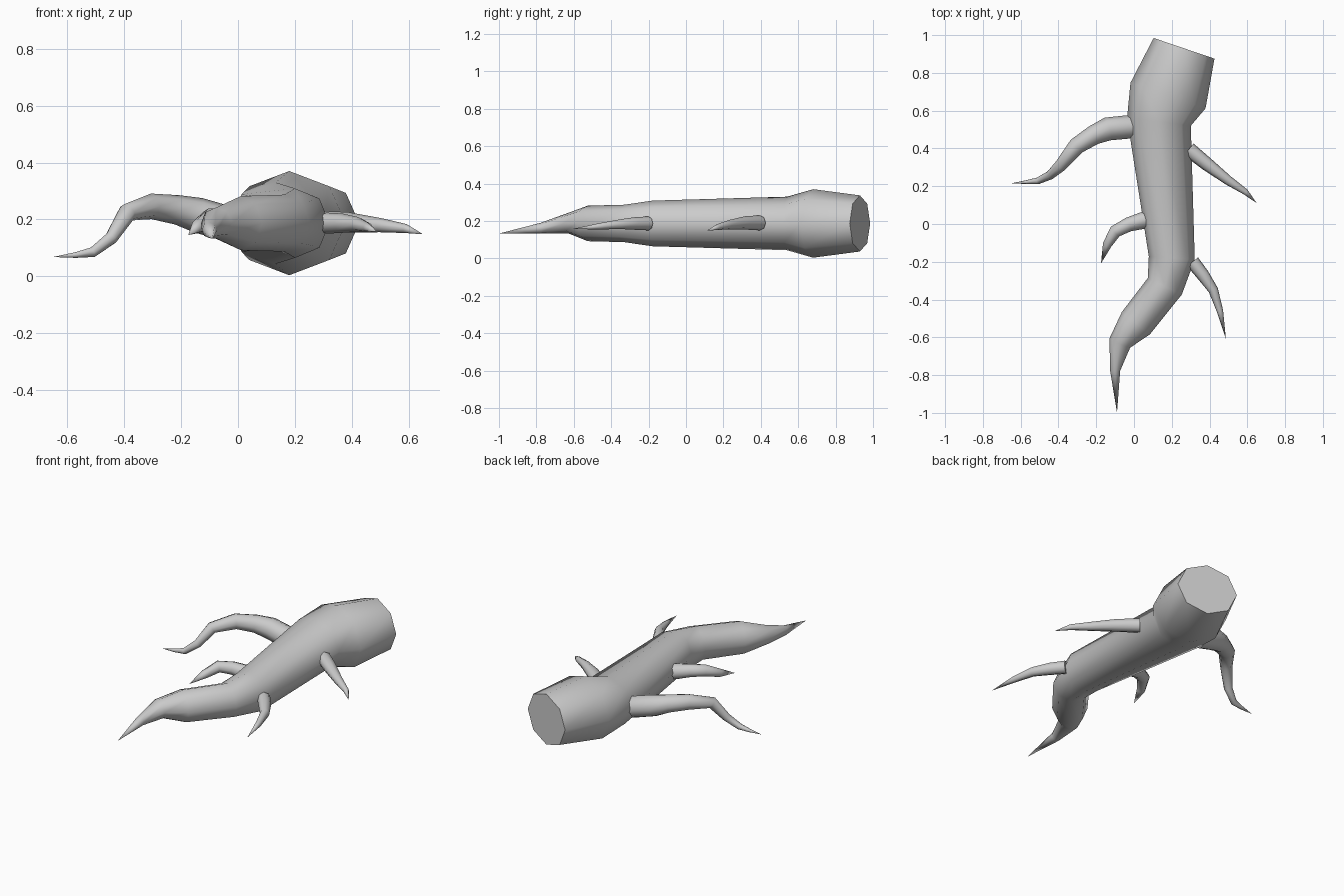
import bpy, bmesh
from math import cos, sin, pi
from mathutils import Vector

cube = bpy.data.objects.get("Cube")
if cube:
    bpy.data.objects.remove(cube)

SIDES = 8

grey = bpy.data.materials.new("plain_grey")
grey.use_nodes = True
grey.diffuse_color = (0.6, 0.6, 0.6, 1)
grey.node_tree.nodes["Principled BSDF"].inputs["Base Color"].default_value = (0.6, 0.6, 0.6, 1)


def root(name, path):
    """Tapering octagonal tube through (x, y, z, half width, half height), ending in a point."""
    bm = bmesh.new()
    pts = [Vector(p[:3]) for p in path]
    rings = []
    for i, (x, y, z, w, h) in enumerate(path[:-1]):
        along = (pts[i + 1] - pts[i]).normalized()
        if i:
            along += (pts[i] - pts[i - 1]).normalized()
        side = along.cross(Vector((0, 0, 1))).normalized()
        up = side.cross(along).normalized()
        rings.append([bm.verts.new(pts[i] + side * w * cos(a) + up * h * sin(a))
                      for a in (2 * pi * k / SIDES for k in range(SIDES))])
    tip = bm.verts.new(pts[-1])
    for k in range(SIDES):
        n = (k + 1) % SIDES
        for a, b in zip(rings, rings[1:]):
            bm.faces.new((a[k], a[n], b[n], b[k]))
        bm.faces.new((rings[-1][k], rings[-1][n], tip))
    for f in bm.faces:
        f.smooth = True
    # Flat cut end with a sharp rim
    cap = bm.faces.new(rings[0])
    for e in cap.edges:
        e.smooth = False
    bmesh.ops.recalc_face_normals(bm, faces=bm.faces)
    mesh = bpy.data.meshes.new(name)
    bm.to_mesh(mesh)
    bm.free()
    mesh.materials.append(grey)
    obj = bpy.data.objects.new(name, mesh)
    bpy.context.collection.objects.link(obj)
    return obj


def branch(name, path):
    """Side root with round sections (x, y, z, radius)."""
    return root(name, [(*p, p[3]) for p in path])


# Thick main root
root("main_root", [
    (.265, .93, .187, .17, .15), (.18, .68, .187, .21, .183),
    (.132, .54, .187, .17, .143), (.2, -.18, .187, .122, .122),
    (.163, -.33, .187, .1, .1), (.01, -.525, .187, .095, .095),
    (-.075, -.63, .187, .06, .055), (-.1, -.775, .162, .027, .028),
    (-.09, -1, .133, 0, 0)])

# Side roots
branch("right_back_branch", [
    (-.02, .515, .18, .062), (-.14, .503, .215, .062), (-.215, .47, .234, .052),
    (-.305, .412, .246, .045), (-.388, .31, .225, .033), (-.445, .258, .135, .024),
    (-.51, .228, .085, .018), (-.57, .222, .075, .01), (-.65, .215, .068, 0)])
branch("right_front_branch", [
    (.06, .022, .18, .046), (-.03, -.003, .2, .038), (-.1, -.04, .205, .034),
    (-.142, -.11, .175, .024), (-.175, -.21, .145, 0)])
branch("left_back_branch", [
    (.29, .395, .19, .04), (.385, .318, .19, .036), (.5, .23, .18, .025),
    (.59, .17, .168, .016), (.65, .11, .148, 0)])
branch("left_front_branch", [
    (.31, -.2, .187, .037), (.365, -.27, .187, .034), (.42, -.35, .183, .026),
    (.455, -.46, .172, .017), (.487, -.61, .157, 0)])
